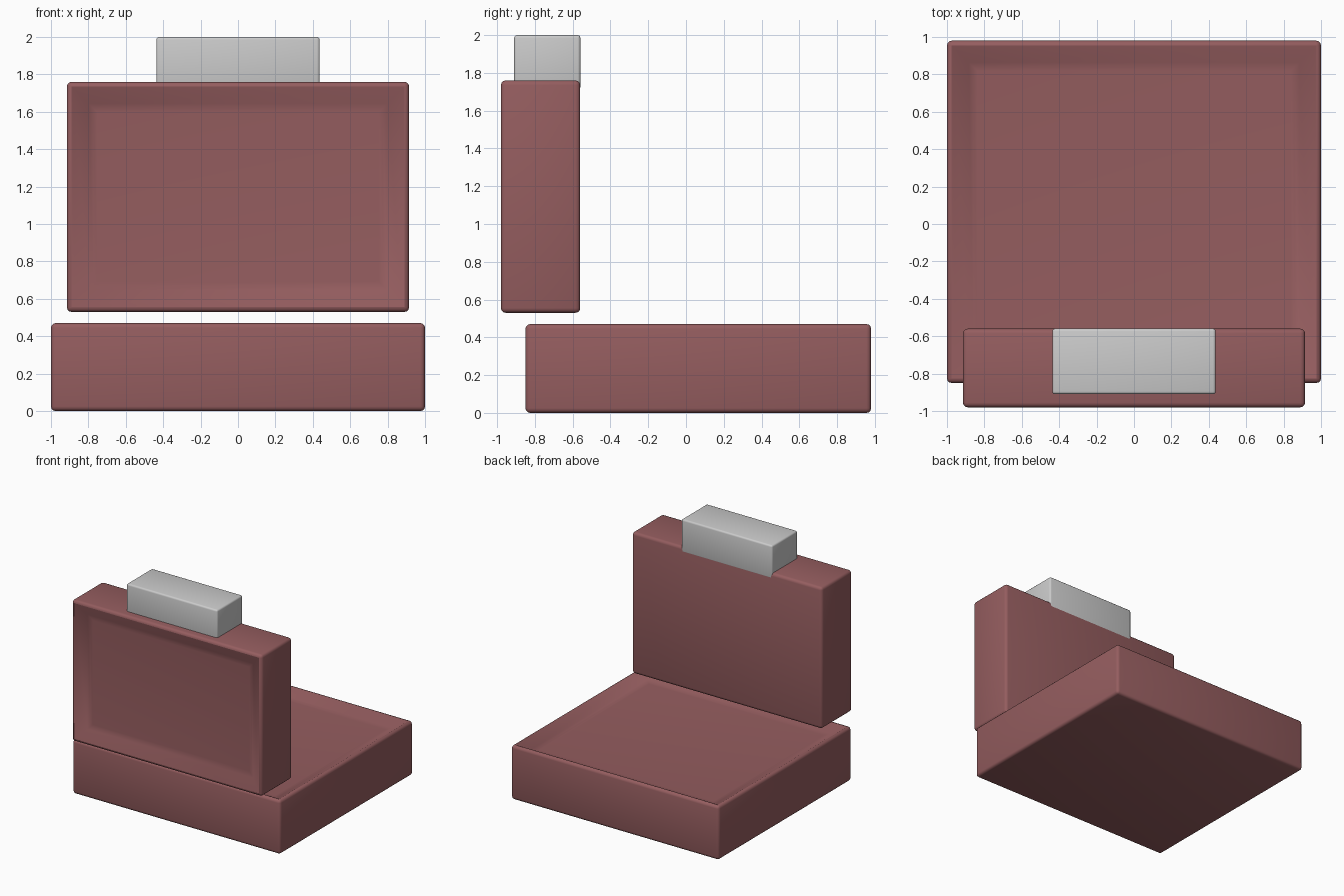
import bpy, bmesh
from mathutils import Vector

if "Cube" in bpy.data.objects:
    bpy.data.objects.remove(bpy.data.objects["Cube"])

fabric = bpy.data.materials.new("fabric_red")
fabric.diffuse_color = (0.30, 0.11, 0.115, 1)
fabric.use_nodes = True
fabric.node_tree.nodes["Principled BSDF"].inputs["Base Color"].default_value = fabric.diffuse_color


def cushion(name, lo, hi, bevel, dish=None, mat=None):
    """Rounded box between two corners; `dish` is the outward axis of a hollowed face."""
    lo, hi = Vector(lo), Vector(hi)
    bm = bmesh.new()
    bmesh.ops.create_cube(bm, size=1)
    bmesh.ops.scale(bm, vec=hi - lo, verts=bm.verts)
    bmesh.ops.translate(bm, vec=(lo + hi) / 2, verts=bm.verts)
    bmesh.ops.bevel(bm, geom=bm.edges[:], offset=bevel, segments=3,
                    profile=0.5, affect='EDGES')
    bmesh.ops.recalc_face_normals(bm, faces=bm.faces)
    if dish:
        # hollow: lip, slope, soft foot of the slope
        axis = Vector(dish)
        face = max(bm.faces, key=lambda f: f.normal.dot(axis) * f.calc_area())
        for width, depth in ((0.012, -0.005), (0.08, -0.045), (0.025, -0.008), (0.02, -0.002)):
            bmesh.ops.inset_region(bm, faces=[face], thickness=width, depth=depth,
                                   use_even_offset=True)
    mesh = bpy.data.meshes.new(name)
    bm.to_mesh(mesh)
    bm.free()
    obj = bpy.data.objects.new(name, mesh)
    bpy.context.collection.objects.link(obj)
    if mat:
        mesh.materials.append(mat)
    bpy.ops.object.select_all(action='DESELECT')
    obj.select_set(True)
    bpy.context.view_layer.objects.active = obj
    bpy.ops.object.shade_smooth_by_angle(angle=0.6)
    return obj


# Seat, hollowed on top
cushion("seat", (-1, -0.85, 0), (1, 0.98, 0.47), 0.025, (0, 0, 1), fabric)
# Backrest, hollowed on its front
cushion("backrest", (-0.915, -0.98, 0.53), (0.915, -0.56, 1.76), 0.025, (0, -1, 0), fabric)
# Headrest, sunk slightly into the backrest
cushion("headrest", (-0.437, -0.91, 1.71), (0.437, -0.559, 2.0), 0.015)
